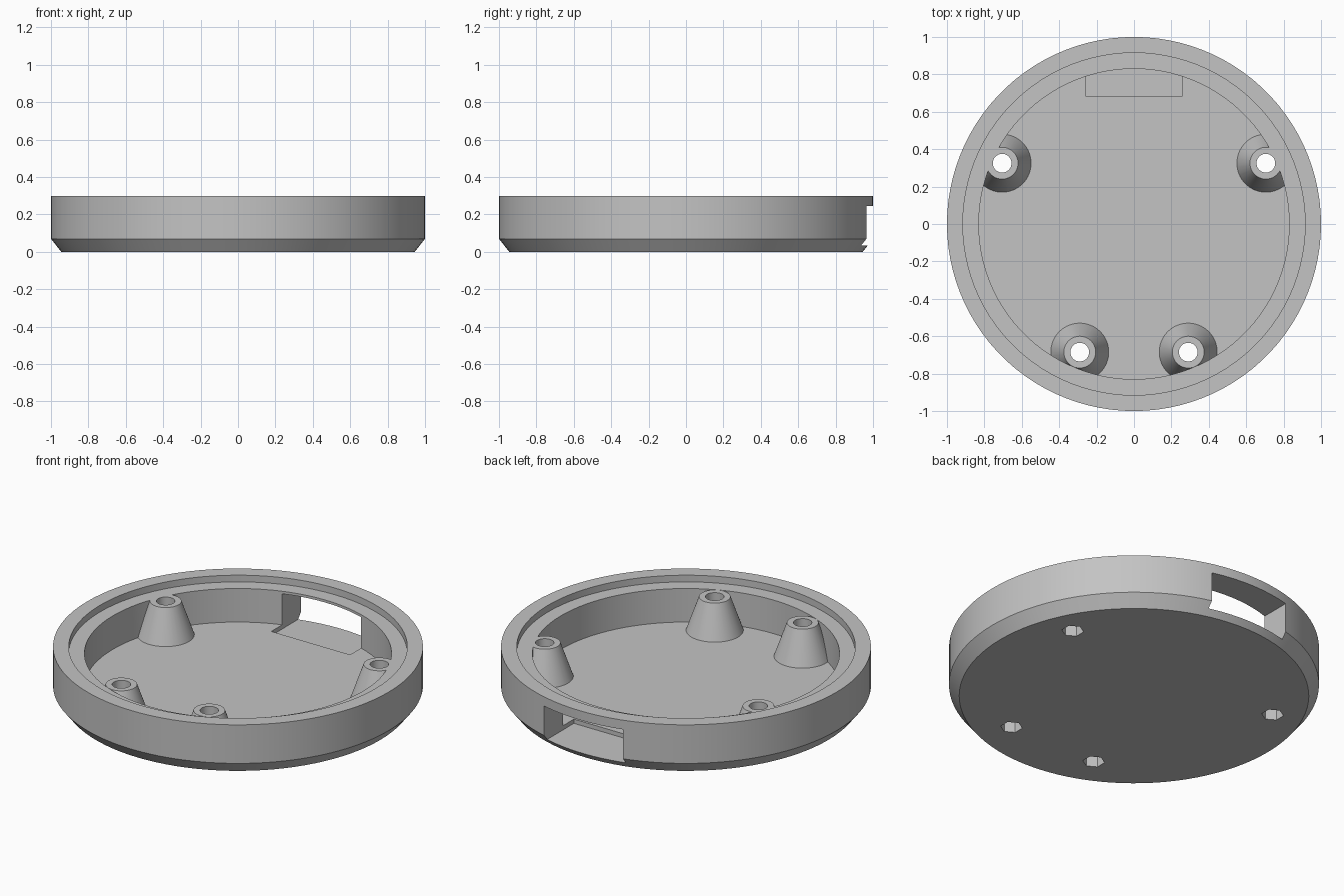
import bpy, bmesh, math
from mathutils import Matrix, Vector

cube = bpy.data.objects.get("Cube")
if cube:
    bpy.data.objects.remove(cube, do_unlink=True)

grey = bpy.data.materials.new("plain grey")
grey.use_nodes = True
colour = (0.55, 0.55, 0.55, 1)
grey.diffuse_color = colour
grey.node_tree.nodes["Principled BSDF"].inputs["Base Color"].default_value = colour

FLOOR, LEDGE, TOP = 0.06, 0.26, 0.3
BOSSES = [(s * x, y) for x, y in ((0.705, 0.325), (0.29, -0.685)) for s in (-1, 1)]


def make_object(name, bm):
    bmesh.ops.recalc_face_normals(bm, faces=bm.faces[:])
    mesh = bpy.data.meshes.new(name)
    bm.to_mesh(mesh)
    bm.free()
    mesh.materials.append(grey)
    obj = bpy.data.objects.new(name, mesh)
    bpy.context.collection.objects.link(obj)
    return obj


def lathe(name, profile, steps):
    bm = bmesh.new()
    verts = [bm.verts.new((r, 0, z)) for r, z in profile]
    edges = [bm.edges.new(pair) for pair in zip(verts, verts[1:])]
    bmesh.ops.spin(bm, geom=verts + edges, cent=(0, 0, 0), axis=(0, 0, 1),
                   angle=math.tau, steps=steps)
    bmesh.ops.remove_doubles(bm, verts=bm.verts[:], dist=1e-4)
    return make_object(name, bm)


def cone(name, x, y, z0, z1, r0, r1, sides):
    bm = bmesh.new()
    bmesh.ops.create_cone(bm, cap_ends=True, segments=sides, radius1=r0, radius2=r1,
                          depth=z1 - z0, matrix=Matrix.Translation((x, y, (z0 + z1) / 2)))
    return make_object(name, bm)


def combine(target, tool, operation):
    mod = target.modifiers.new(operation.lower(), 'BOOLEAN')
    mod.operation, mod.solver, mod.object = operation, 'EXACT', tool
    bpy.context.view_layer.objects.active = target
    bpy.ops.object.modifier_apply(modifier=mod.name)
    bpy.data.objects.remove(tool, do_unlink=True)


# Round tray with chamfered base and stepped rim
tray = lathe("round_tray", [(0, 0), (0.945, 0), (1, 0.07), (1, TOP), (0.915, TOP),
                            (0.915, LEDGE), (0.83, LEDGE), (0.83, FLOOR), (0, FLOOR)], 100)

# Rear slot, sunk slightly into the floor
bm = bmesh.new()
bmesh.ops.create_cube(bm, size=1)
bmesh.ops.scale(bm, verts=bm.verts[:], vec=(0.52, 0.415, 0.21))
bmesh.ops.translate(bm, verts=bm.verts[:], vec=Vector((0, 0.8925, 0.14)))
combine(tray, make_object("slot_cutter", bm), 'DIFFERENCE')

# Tapered screw bosses joined to the wall
for x, y in BOSSES:
    combine(tray, cone("screw_boss", x, y, 0.03, LEDGE, 0.1655, 0.085, 64), 'UNION')

# Round screw holes with hexagonal nut pockets underneath
for x, y in BOSSES:
    combine(tray, cone("hole_cutter", x, y, -0.1, 0.4, 0.05, 0.05, 48), 'DIFFERENCE')
    combine(tray, cone("nut_cutter", x, y, -0.1, 0.13, 0.06, 0.06, 6), 'DIFFERENCE')

bpy.ops.object.select_all(action='DESELECT')
tray.select_set(True)
bpy.context.view_layer.objects.active = tray
bpy.ops.object.shade_smooth_by_angle(angle=math.radians(25))
